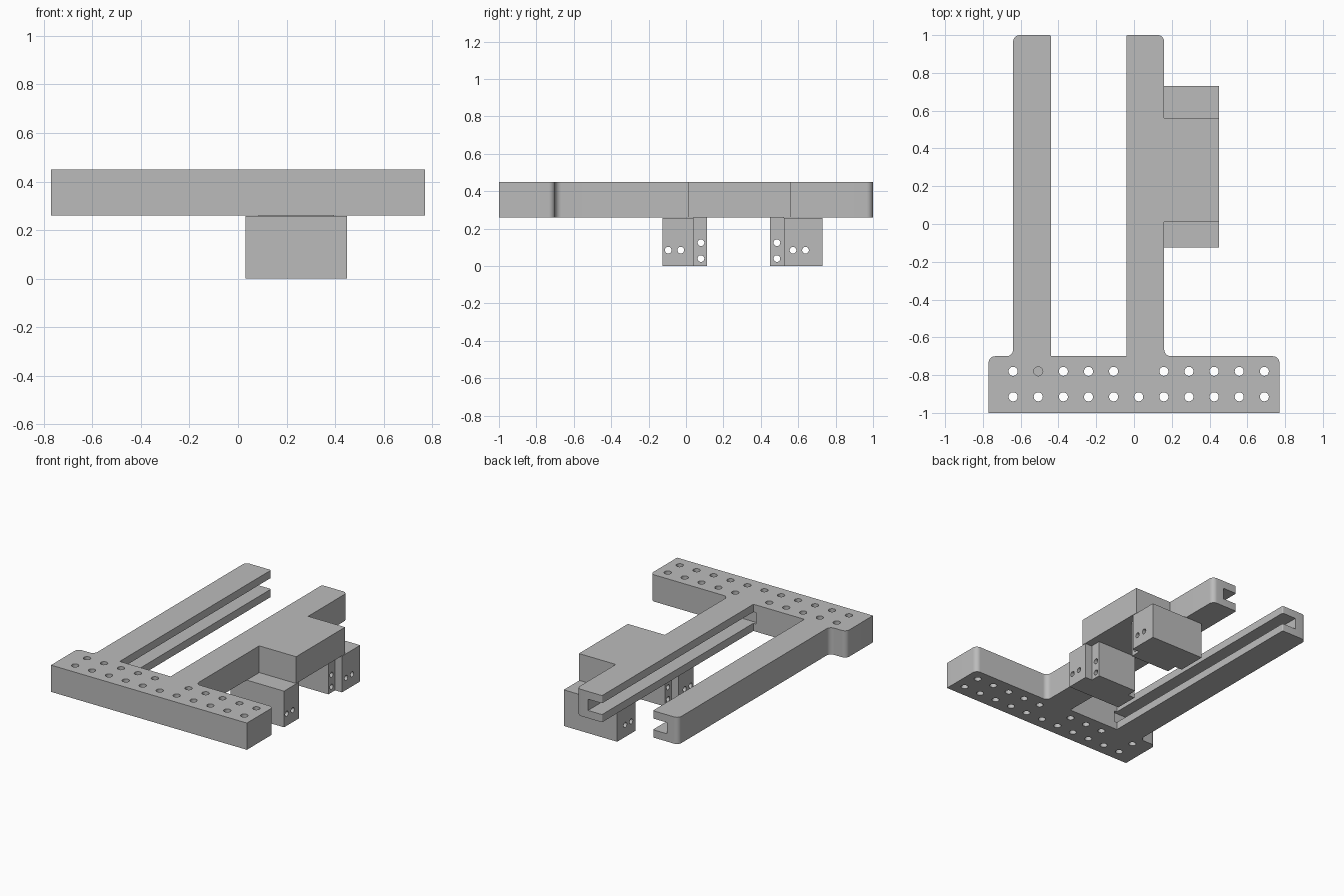
import bpy, bmesh, math
from mathutils import Vector

cube = bpy.data.objects.get("Cube")
if cube:
    bpy.data.objects.remove(cube, do_unlink=True)

grey = bpy.data.materials.new("plain_grey")
grey.use_nodes = True
grey.diffuse_color = (0.5, 0.5, 0.5, 1)
grey.node_tree.nodes["Principled BSDF"].inputs["Base Color"].default_value = (0.5, 0.5, 0.5, 1)


def prism(name, points, z0, z1):
    """Extrude a closed outline from z0 to z1."""
    bm = bmesh.new()
    face = bm.faces.new([bm.verts.new((p[0], p[1], z0)) for p in points])
    ext = bmesh.ops.extrude_face_region(bm, geom=[face])
    top = [v for v in ext["geom"] if isinstance(v, bmesh.types.BMVert)]
    bmesh.ops.translate(bm, verts=top, vec=(0, 0, z1 - z0))
    bmesh.ops.recalc_face_normals(bm, faces=bm.faces)
    mesh = bpy.data.meshes.new(name)
    bm.to_mesh(mesh)
    bm.free()
    mesh.materials.append(grey)
    obj = bpy.data.objects.new(name, mesh)
    bpy.context.collection.objects.link(obj)
    return obj


def box(name, x0, x1, y0, y1, z0, z1):
    return prism(name, [(x0, y0), (x1, y0), (x1, y1), (x0, y1)], z0, z1)


def rounded(corners, steps=8):
    """Replace each right-angled corner (x, y, radius) by an arc."""
    out = []
    for i, (x, y, r) in enumerate(corners):
        p = Vector((x, y))
        if r == 0:
            out.append(p)
            continue
        a = (Vector(corners[i - 1][:2]) - p).normalized() * r
        b = (Vector(corners[(i + 1) % len(corners)][:2]) - p).normalized() * r
        for k in range(steps + 1):
            t = math.pi / 2 * k / steps
            out.append(p + a * (1 - math.sin(t)) + b * (1 - math.cos(t)))
    return out


def drill(centre, radius, depth, along_x=False):
    bpy.ops.mesh.primitive_cylinder_add(
        vertices=24, radius=radius, depth=depth, location=centre,
        rotation=(0, math.pi / 2 if along_x else 0, 0))
    tool = bpy.context.object
    tool.name = "drill_cutter"
    tool.data.materials.append(grey)
    return tool


def cut(obj, tools):
    """Subtract the tools, bake the result and remove the tools."""
    for tool in tools:
        tool.hide_render = True
        mod = obj.modifiers.new("cut", 'BOOLEAN')
        mod.operation = 'DIFFERENCE'
        mod.solver = 'EXACT'
        mod.object = tool
    bpy.context.view_layer.update()
    graph = bpy.context.evaluated_depsgraph_get()
    mesh = bpy.data.meshes.new_from_object(obj.evaluated_get(graph))
    obj.modifiers.clear()
    obj.data = mesh
    for tool in tools:
        bpy.data.objects.remove(tool, do_unlink=True)
    bpy.ops.object.select_all(action='DESELECT')
    obj.select_set(True)
    bpy.context.view_layer.objects.active = obj
    bpy.ops.object.shade_smooth_by_angle(angle=math.radians(30))


# Frame: base bar, two arms and the side pad as one outline
BOTTOM, TOP = 0.26, 0.45
R = 0.035
frame = prism("frame", rounded([
    (-0.77, -1, 0), (0.77, -1, 0), (0.77, -0.7, R), (0.16, -0.7, R),
    (0.16, 0.01, 0), (0.45, 0.01, 0), (0.45, 0.56, 0), (0.16, 0.56, 0),
    (0.16, 1, R), (-0.04, 1, 0.008), (-0.04, -0.7, 0), (-0.44, -0.7, 0),
    (-0.44, 1, 0.008), (-0.64, 1, R), (-0.64, -0.7, R), (-0.77, -0.7, R),
]), BOTTOM, TOP)

# Facing grooves along the inner sides of the arms
cutters = [box("groove_cutter", x0, x1, -0.72, 1.1, 0.315, 0.395)
           for x0, x1 in ((-0.55, -0.42), (-0.06, 0.07))]

# Two rows of holes in the base; one is blind and one is left out
for i in range(11):
    x = -0.64 + 0.133 * i
    cutters.append(drill((x, -0.915, 0.36), 0.024, 0.4))
    if i == 1:
        cutters.append(drill((x, -0.78, 0.46), 0.024, 0.2))
    elif i != 5:
        cutters.append(drill((x, -0.78, 0.36), 0.024, 0.4))
cut(frame, cutters)


# Mounting blocks below the pad, each a wide block and a narrower inner one
def mount(prefix, outer, inner, outer_holes, inner_hole):
    wide = box(prefix + "_wide_block", 0.03, 0.45, *outer, 0, 0.257)
    narrow = box(prefix + "_narrow_block", 0.085, 0.395, *inner, 0, BOTTOM)
    cut(wide, [drill((0.24, y, 0.085), 0.018, 1, True) for y in outer_holes])
    cut(narrow, [drill((0.24, inner_hole, z), 0.018, 1, True) for z in (0.04, 0.125)])


mount("front", (-0.125, 0.04), (0.04, 0.113), (-0.095, -0.028), 0.08)
mount("back", (0.525, 0.73), (0.45, 0.525), (0.572, 0.639), 0.486)
